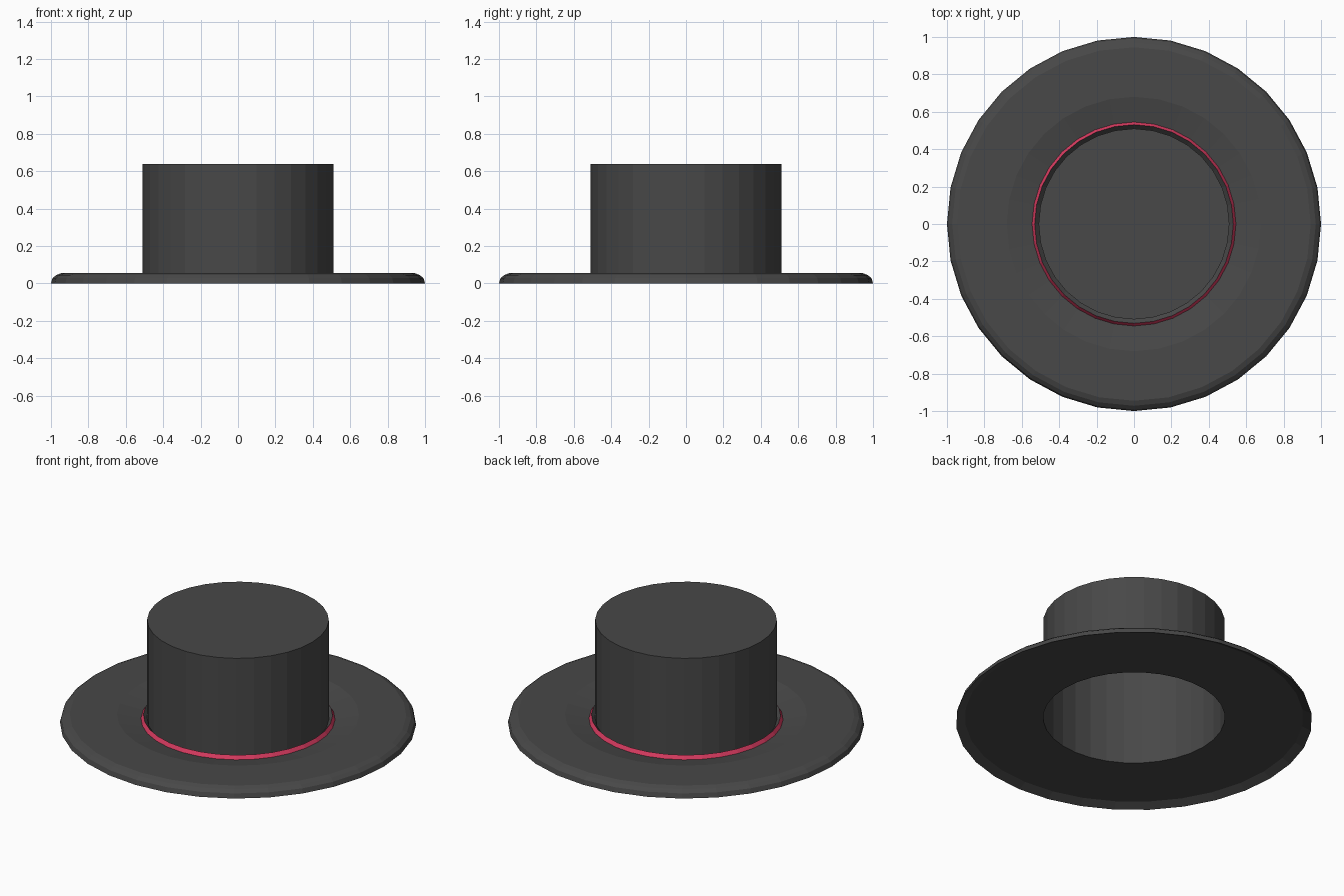
import bpy, bmesh, math

SIDES = 32

cube = bpy.data.objects.get("Cube")
if cube:
    bpy.data.objects.remove(cube, do_unlink=True)


def make_material(name, rgb):
    mat = bpy.data.materials.new(name)
    mat.use_nodes = True
    mat.diffuse_color = (*rgb, 1)
    mat.node_tree.nodes["Principled BSDF"].inputs["Base Color"].default_value = (*rgb, 1)
    return mat


felt = make_material("charcoal_felt", (0.065, 0.065, 0.065))
ribbon = make_material("crimson_ribbon", (0.70, 0.045, 0.12))


def lathe(name, profile, materials, cap_end=False, slot=lambda i: 0):
    """Turn a (radius, z) profile around z; slot(i) gives the material of step i."""
    bm = bmesh.new()
    rings = []
    for r, z in profile:
        angles = [math.tau * k / SIDES for k in range(SIDES)]
        rings.append([bm.verts.new((r * math.cos(a), r * math.sin(a), z)) for a in angles])
    for i, (low, high) in enumerate(zip(rings, rings[1:])):
        for k in range(SIDES):
            n = (k + 1) % SIDES
            face = bm.faces.new((low[k], low[n], high[n], high[k]))
            face.material_index = slot(i)
    if cap_end:
        bm.faces.new(rings[-1])
    mesh = bpy.data.meshes.new(name)
    bm.to_mesh(mesh)
    bm.free()
    for mat in materials:
        mesh.materials.append(mat)
    obj = bpy.data.objects.new(name, mesh)
    bpy.context.collection.objects.link(obj)
    return obj


# Crown: hollow, open below, flat lid
lathe("crown", [(0.51, 0.022), (0.51, 0.64)], [felt], cap_end=True)

# Brim: recessed underside, rounded rim, top dipping towards the crown
lathe("brim", [(0.51, 0.022), (0.95, 0.025), (1.0, 0.0), (0.992, 0.028),
               (0.972, 0.045), (0.945, 0.055), (0.68, 0.055), (0.545, 0.028)], [felt])

# Hat band: ribbon outside, felt on the inner slope
lathe("hat_band", [(0.545, 0.028), (0.531, 0.051), (0.51, 0.028)],
      [ribbon, felt], slot=lambda i: i)
